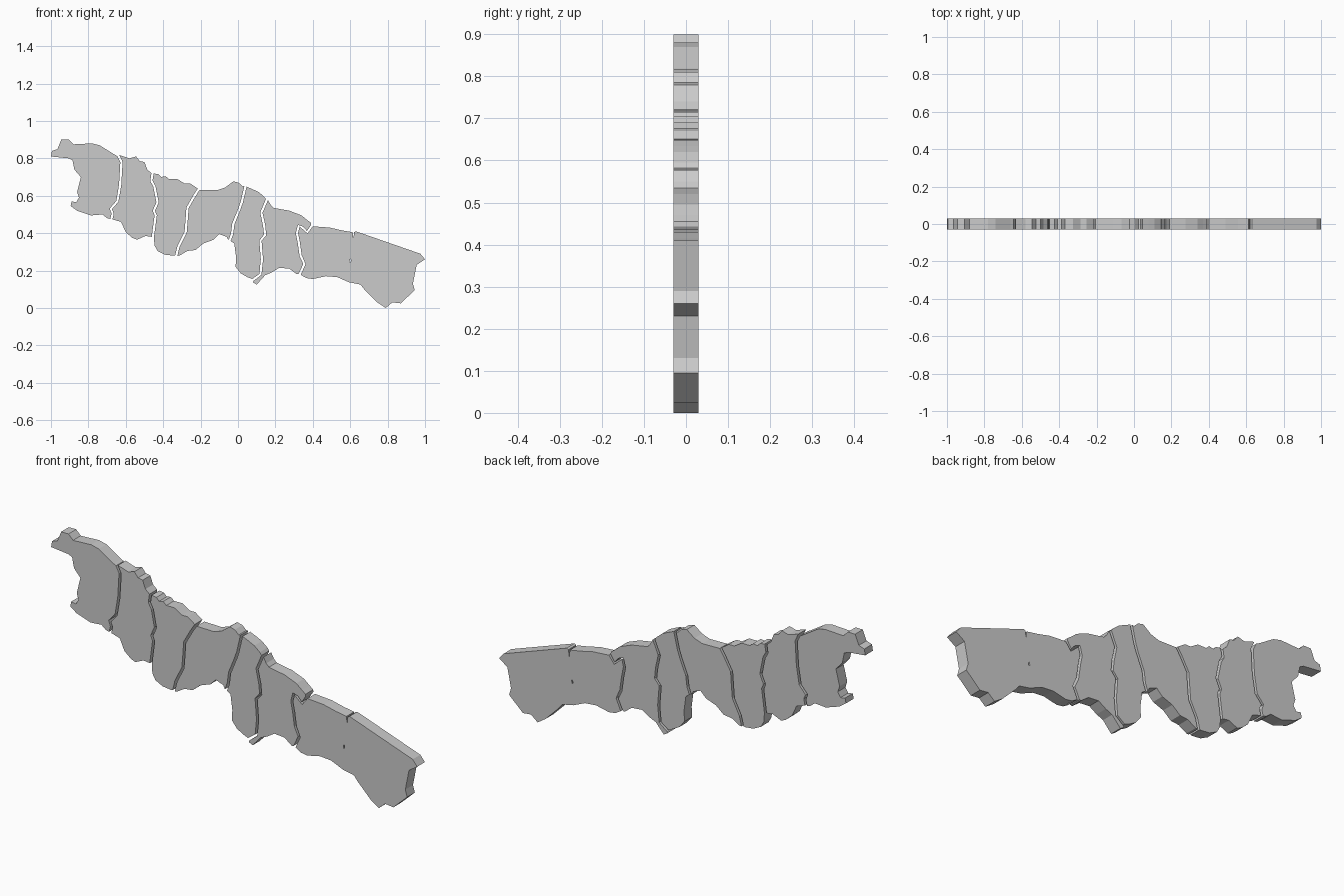
import bpy
import math
from mathutils import Vector

GAP = 0.006      # half the width of the crack between neighbouring pieces
HALF = 0.03      # half thickness of the slab

# Cracks between pieces, each listed from top to bottom as (x, z)
cracks = [
    [(-.64, .815), (-.623, .78), (-.63, .66), (-.645, .57), (-.68, .53), (-.67, .505), (-.677, .475)],
    [(-.457, .72), (-.463, .68), (-.447, .65), (-.43, .565), (-.45, .52), (-.44, .495), (-.452, .405), (-.455, .38)],
    [(-.21, .635), (-.233, .60), (-.27, .535), (-.275, .465), (-.28, .405), (-.318, .33), (-.33, .28)],
    [(.04, .65), (.02, .565), (.008, .53), (-.025, .45), (-.032, .395), (-.045, .36)],
    [(.155, .58), (.125, .51), (.14, .44), (.145, .39), (.12, .36), (.128, .26), (.12, .18), (.08, .15)],
    [(.395, .44), (.37, .405), (.345, .43), (.325, .44), (.315, .40), (.325, .35), (.335, .28), (.355, .235), (.33, .18)],
]

# Upper outline of each piece, left to right
tops = [
    [(-1, .81), (-.995, .84), (-.965, .85), (-.945, .90), (-.905, .90), (-.88, .875), (-.78, .88), (-.74, .87), (-.66, .82)],
    [(-.58, .80), (-.545, .81), (-.525, .785), (-.50, .78), (-.485, .74)],
    [(-.425, .715), (-.41, .70), (-.388, .705), (-.37, .69), (-.325, .69), (-.285, .665), (-.255, .665)],
    [(-.11, .63), (-.067, .645), (-.025, .677), (.003, .67), (.025, .65)],
    [(.078, .635), (.11, .62), (.14, .595)],
    [(.175, .55), (.19, .535), (.275, .52), (.34, .495), (.37, .47), (.39, .455)],
    [(.49, .43), (.555, .415), (.613, .405), (.617, .37), (.621, .405), (.63, .41), (.975, .29), (1, .26)],
]

# Lower outline of each piece, right to left
bottoms = [
    [(-.70, .48), (-.725, .50), (-.785, .495), (-.86, .52), (-.895, .545), (-.89, .57), (-.865, .565),
     (-.85, .59), (-.86, .62), (-.84, .70), (-.875, .74), (-.885, .79), (-.905, .80)],
    [(-.495, .385), (-.54, .365), (-.565, .375), (-.60, .405), (-.625, .46)],
    [(-.345, .28), (-.39, .285), (-.43, .305), (-.447, .335)],
    [(-.06, .38), (-.10, .395), (-.13, .365), (-.185, .345), (-.227, .31), (-.27, .305), (-.313, .28)],
    [(.05, .165), (.015, .185), (-.013, .22), (-.01, .27), (-.02, .345)],
    [(.315, .18), (.275, .21), (.22, .215), (.18, .19), (.145, .175), (.10, .125), (.08, .137)],
    [(.955, .23), (.935, .13), (.945, .095), (.87, .025), (.825, .03), (.79, 0), (.745, .03), (.715, .06),
     (.675, .10), (.655, .125), (.595, .137), (.53, .165), (.47, .17), (.40, .155), (.365, .16)],
]


def offset(path, d):
    """Shift an open path sideways; positive d moves to its left (east when heading down)."""
    pts = [Vector(p) for p in path]
    out = []
    for i, p in enumerate(pts):
        t = pts[min(i + 1, len(pts) - 1)] - pts[max(i - 1, 0)]
        n = Vector((-t.y, t.x)).normalized()
        out.append(tuple(p + n * d))
    return out


def slab(name, loops):
    """Extrude filled outlines; extra loops become holes."""
    cu = bpy.data.curves.new(name, 'CURVE')
    cu.dimensions = '2D'
    cu.fill_mode = 'BOTH'
    cu.extrude = HALF
    for loop in loops:
        sp = cu.splines.new('POLY')
        sp.points.add(len(loop) - 1)
        for pt, (x, z) in zip(sp.points, loop):
            pt.co = (x, z, 0, 1)
        sp.use_cyclic_u = True
    ob = bpy.data.objects.new(name, cu)
    bpy.context.collection.objects.link(ob)
    ob.rotation_euler.x = math.pi / 2
    bpy.ops.object.select_all(action='DESELECT')
    ob.select_set(True)
    bpy.context.view_layer.objects.active = ob
    bpy.ops.object.convert(target='MESH')
    bpy.ops.object.shade_flat()


# Seven interlocking slab pieces from west to east
for i in range(7):
    outline = list(tops[i])
    if i < 6:
        outline += offset(cracks[i], -GAP)
    outline += bottoms[i]
    if i > 0:
        outline += offset(cracks[i - 1], GAP)[::-1]
    loops = [outline]
    if i == 6:
        # Small pinhole in the last piece
        loops.append([(.596, .245), (.599, .262), (.604, .258), (.602, .243)])
    slab(f"region_slab_{i + 1}", loops)
